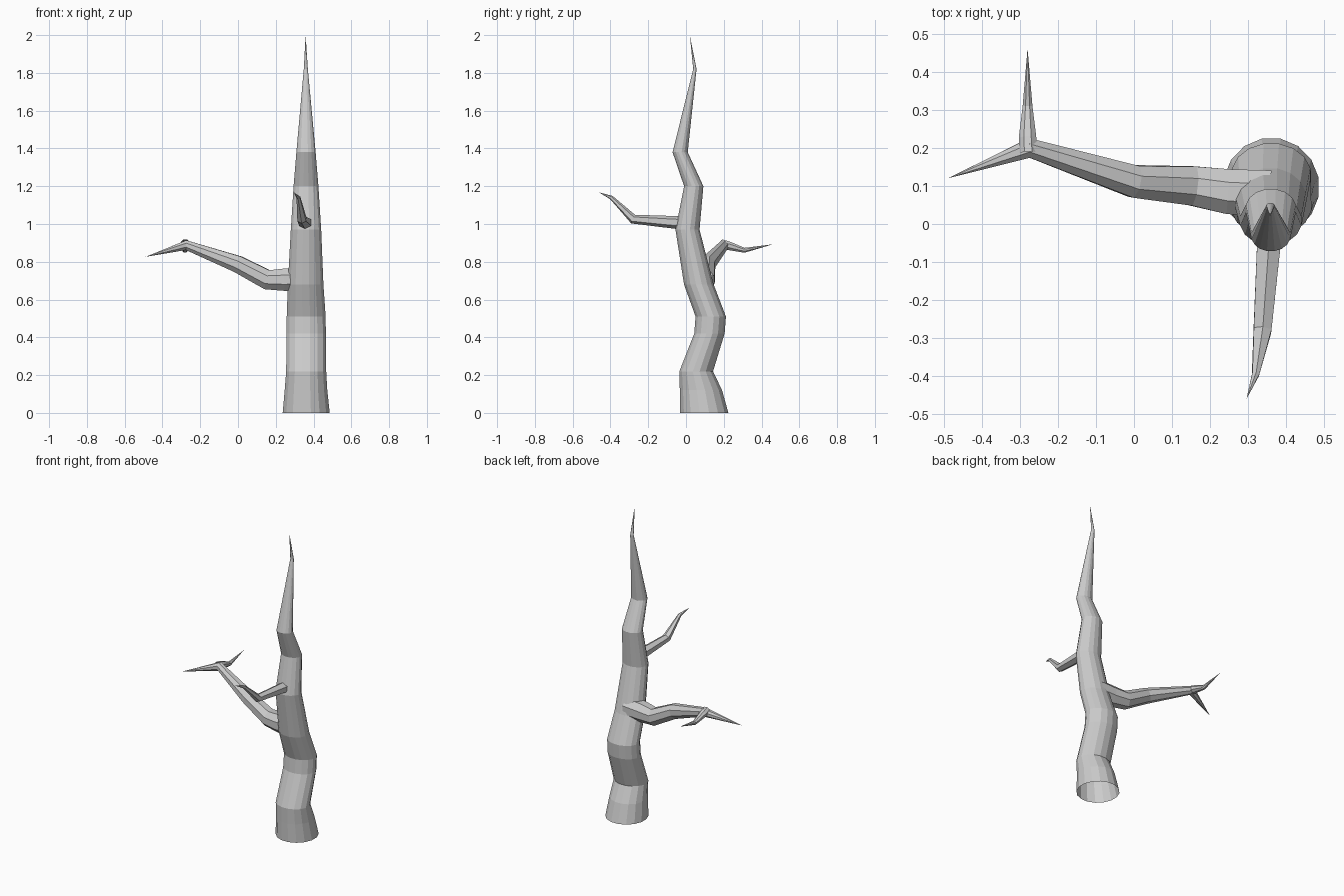
import bpy, bmesh
from math import cos, sin, pi
from mathutils import Vector


def tube(name, pts, sides, level=False):
    """Faceted tapering tube. pts: (x, y, z, width radius, height radius); last one is the tip."""
    bm = bmesh.new()
    P = [Vector(p[:3]) for p in pts]
    rings = []
    for i, p in enumerate(pts[:-1]):
        if level:
            u, v = Vector((1, 0, 0)), Vector((0, 1, 0))
        else:
            t = (P[i + 1] - P[i]).normalized()
            if i:
                t = (t + (P[i] - P[i - 1]).normalized()).normalized()
            u = t.cross(Vector((0, 0, 1))).normalized()
            v = u.cross(t)
        rings.append([bm.verts.new(P[i] + u * p[3] * cos(a) + v * p[4] * sin(a))
                      for a in (2 * pi * (k + 0.5) / sides for k in range(sides))])
    tip = bm.verts.new(P[-1])
    for k in range(sides):
        n = (k + 1) % sides
        for a, b in zip(rings, rings[1:]):
            bm.faces.new((a[k], a[n], b[n], b[k]))
        bm.faces.new((rings[-1][k], rings[-1][n], tip))
    bmesh.ops.recalc_face_normals(bm, faces=bm.faces)
    me = bpy.data.meshes.new(name)
    bm.to_mesh(me)
    bm.free()
    ob = bpy.data.objects.new(name, me)
    bpy.context.collection.objects.link(ob)
    return ob


# Trunk: level rings, open at the bottom
tube("trunk", [
    (.361, .097, 0, .127, .130),
    (.360, .079, .12, .115, .114),
    (.361, .054, .22, .108, .091),
    (.361, .124, .42, .106, .082),
    (.361, .131, .51, .105, .082),
    (.358, .068, .68, .096, .080),
    (.360, .008, .97, .082, .065),
    (.360, .041, 1.20, .067, .052),
    (.360, -.031, 1.38, .052, .041),
    (.359, .047, 1.82, .011, .009),
    (.358, .02, 2.0, 0, 0)], 16, level=True)

# Long side branch
tube("long_branch", [
    (.36, .08, .71, .066, .066),
    (.25, .085, .705, .064, .064),
    (.155, .10, .705, .056, .056),
    (0, .112, .787, .046, .048),
    (-.275, .20, .888, .028, .028),
    (-.49, .12, .826, 0, 0)], 8)

# Twig forking off the long branch
tube("fork_twig", [
    (-.278, .185, .895, .026, .026),
    (-.28, .225, .885, .025, .025),
    (-.28, .31, .861, .014, .014),
    (-.28, .462, .893, 0, 0)], 8)

# Short front branch
tube("front_branch", [
    (.358, .01, 1.005, .036, .034),
    (.355, -.05, 1.008, .036, .034),
    (.338, -.28, 1.026, .027, .025),
    (.32, -.395, 1.14, .011, .011),
    (.296, -.46, 1.167, 0, 0)], 6)
